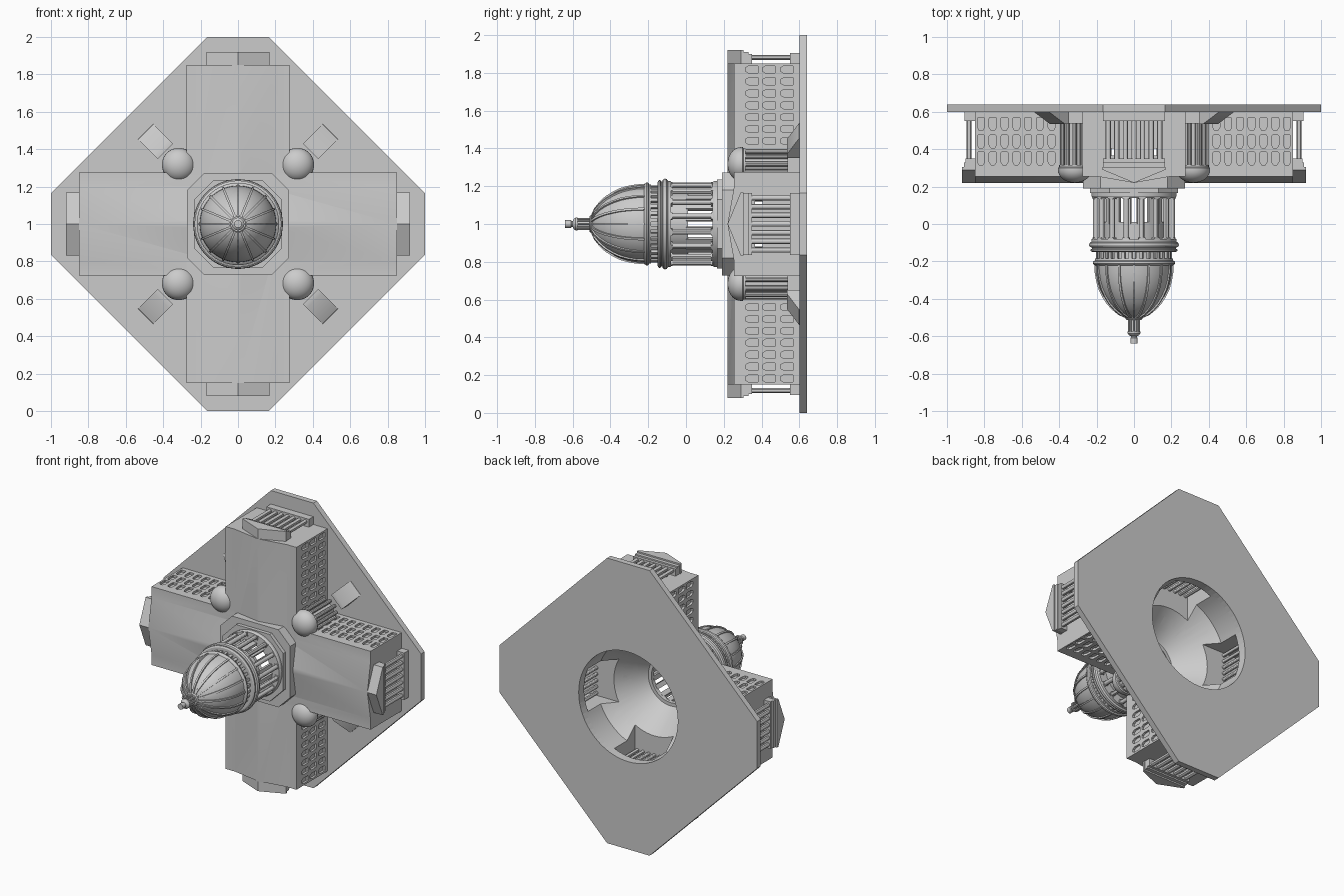
import bpy, bmesh, math
from mathutils import Matrix, Vector

if "Cube" in bpy.data.objects:
    bpy.data.objects.remove(bpy.data.objects["Cube"])

# Local frame: Z is height above the back plate; WORLD tips it toward -y
WORLD = Matrix.Translation((0, 0.64, 1)) @ Matrix.Rotation(math.pi / 2, 4, 'X')
I = Matrix()


def rz(deg):
    return Matrix.Rotation(math.radians(deg), 4, 'Z')


def slab(bm, pts, vec, m=I):
    """Polygon pushed along a vector into a closed prism."""
    a = [bm.verts.new(m @ Vector(p)) for p in pts]
    b = [bm.verts.new(m @ (Vector(p) + Vector(vec))) for p in pts]
    bm.faces.new(a)
    bm.faces.new(b[::-1])
    for i in range(len(a)):
        j = (i + 1) % len(a)
        bm.faces.new((a[i], a[j], b[j], b[i]))


def box(bm, x0, x1, y0, y1, z0, z1, m=I):
    slab(bm, [(x0, y0, z0), (x1, y0, z0), (x1, y1, z0), (x0, y1, z0)], (0, 0, z1 - z0), m)


def col(bm, x, y, z0, z1, r, n=12, m=I):
    bmesh.ops.create_cone(bm, cap_ends=True, segments=n, radius1=r, radius2=r, depth=z1 - z0,
                          matrix=m @ Matrix.Translation((x, y, (z0 + z1) / 2)))


def lathe(bm, prof, n=64, m=I, loop=False):
    rings = [[bm.verts.new(m @ Vector((r * math.cos(2 * math.pi * k / n), r * math.sin(2 * math.pi * k / n), h)))
              for k in range(n)] for r, h in prof]
    pairs = list(zip(rings, rings[1:])) + ([(rings[-1], rings[0])] if loop else [])
    for a, b in pairs:
        for k in range(n):
            j = (k + 1) % n
            bm.faces.new((a[k], a[j], b[j], b[k]))
    bmesh.ops.remove_doubles(bm, verts=[v for ring in rings for v in ring], dist=1e-6)


def octagon(half, side, z):
    a, b = half, side
    return [(a, -b, z), (a, b, z), (b, a, z), (-b, a, z), (-a, b, z), (-a, -b, z), (-b, -a, z), (b, -a, z)]


def add(name, bm, smooth=True):
    bmesh.ops.recalc_face_normals(bm, faces=bm.faces)
    me = bpy.data.meshes.new(name)
    bm.to_mesh(me)
    bm.free()
    ob = bpy.data.objects.new(name, me)
    bpy.context.collection.objects.link(ob)
    ob.matrix_world = WORLD
    if smooth:
        shade(ob)
    return ob


def activate(ob):
    bpy.ops.object.select_all(action='DESELECT')
    ob.select_set(True)
    bpy.context.view_layer.objects.active = ob


def shade(ob):
    activate(ob)
    bpy.ops.object.shade_smooth_by_angle(angle=math.radians(30))


def cut(ob, bm):
    cutter = add("cutter", bm, False)
    activate(ob)
    mod = ob.modifiers.new("cut", 'BOOLEAN')
    mod.operation, mod.solver, mod.object = 'DIFFERENCE', 'EXACT', cutter
    bpy.ops.object.modifier_apply(modifier="cut")
    bpy.data.objects.remove(cutter)


def rotunda_hole():
    bm = bmesh.new()
    lathe(bm, [(0, -.1), (.385, -.1), (.385, .2), (.15, .5), (.15, .7), (0, .7)])
    return bm


def copies(ob, name):
    shade(ob)
    for k in range(1, 4):
        c = bpy.data.objects.new(f"{name}_{k + 1}", ob.data)
        bpy.context.collection.objects.link(c)
        c.matrix_world = WORLD @ rz(90 * k)


# Back plate with round opening
bm = bmesh.new()
slab(bm, octagon(1, .165, 0), (0, 0, .04))
cut(add("base_plate", bm, False), rotunda_hole())

# Wing body with low gable, windows, hollow hall
bm = bmesh.new()
slab(bm, [(-.275, 0, .035), (.275, 0, .035), (.275, 0, .385), (.2, 0, .385),
          (0, 0, .42), (-.2, 0, .385), (-.275, 0, .385)], (0, .85, 0))
wing = add("wing", bm, False)
bm = bmesh.new()
for s in (-1, 1):
    for i in range(8):
        for h in (.105, .2, .29):
            y = .818 - .063 * i
            slab(bm, [(s * .26, y + dy, h + dh) for dy, dh in
                      ((-.015, -.035), (.015, -.035), (.019, -.03), (.019, .018),
                       (.009, .035), (-.009, .035), (-.019, .018), (-.019, -.03))], (s * .04, 0, 0))
cut(wing, bm)
bm = bmesh.new()
box(bm, -.15, .15, -.1, .78, .06, .29)
cut(wing, bm)
bm = bmesh.new()
for x in (-.11, .11):
    box(bm, x - .012, x + .012, .7, .9, .235, .275)
cut(wing, bm)
cut(wing, rotunda_hole())
copies(wing, "wing")

# Portico: plinth, columns, entablature, pediment
bm = bmesh.new()
box(bm, -.165, .165, .84, .905, .035, .09)
box(bm, -.165, .165, .84, .9, .29, .315)
box(bm, -.165, .165, .84, .91, .31, .335)
slab(bm, [(-.168, .84, .335), (.168, .84, .335), (.168, .84, .35), (0, .84, .42), (-.168, .84, .35)], (0, .08, 0))
for i in range(-3, 4):
    col(bm, i * .046, .882, .09, .29, .014)
    col(bm, i * .044, .45, .06, .29, .012)
copies(add("portico", bm), "portico")

# Corner turret with platform and ramp
bm = bmesh.new()
T = rz(45)
C = Matrix.Translation((.317, .317, 0))
slab(bm, octagon(.13, .054, .035), (0, 0, .07), C)
slab(bm, [(-.057, .55, .035), (-.057, .7, .035), (-.057, .697, .042), (-.057, .58, .105), (-.057, .55, .105)],
     (.114, 0, 0), rz(-45))
lathe(bm, [(0, .1), (.05, .1), (.05, .345), (0, .345)], 24, C)
for k in range(10):
    col(bm, .07, 0, .1, .34, .013, 10, C @ rz(36 * k))
dome = [(.09 * math.cos(t * math.pi / 16), .35 + .07 * math.sin(t * math.pi / 16)) for t in range(8)]
lathe(bm, [(0, .325), (.083, .325), (.083, .335), (.09, .34)] + dome + [(0, .42)], 32, C)
turret = add("corner_turret", bm)
cut(turret, rotunda_hole())
copies(turret, "corner_turret")

# Crossing block and octagonal drum base
bm = bmesh.new()
slab(bm, octagon(.272, .18, .37), (0, 0, .08))
block = add("crossing_block", bm, False)
cut(block, rotunda_hole())
shade(block)
bm = bmesh.new()
slab(bm, octagon(.235, .13, .445), (0, 0, .03))
base = add("drum_base", bm, False)
cut(base, rotunda_hole())
shade(base)

# Drum: foot ring, piers with open windows, colonnade
bm = bmesh.new()
lathe(bm, [(.15, .47), (.228, .47), (.228, .49), (.222, .5), (.15, .5)], loop=True)
lathe(bm, [(.15, .63), (.168, .63), (.168, .74), (.15, .74)], loop=True)
for k in range(16):
    m = rz(22.5 * (k + .5))
    box(bm, .148, .17, -.016, .016, .49, .64, m)
    col(bm, .208, 0, .495, .725, .015, 12, m)
    box(bm, .192, .224, -.017, .017, .495, .507, m)
    box(bm, .192, .224, -.017, .017, .712, .725, m)
add("drum", bm)

# Cornice, gallery and hollow dome shell
bm = bmesh.new()
lathe(bm, [(.15, .72), (.226, .72), (.228, .735), (.238, .742), (.24, .752), (.236, .762),
           (.225, .766), (.225, .772), (.232, .776), (.232, .784), (.222, .79), (.172, .79), (.172, .825),
           (.208, .825), (.21, .835), (.218, .84), (.22, .85), (.214, .858), (.205, .862),
           (.203, .9), (.195, .945), (.183, .985), (.165, 1.022), (.141, 1.06), (.112, 1.092), (.08, 1.118),
           (.045, 1.135), (0, 1.135), (0, 1.1), (.07, 1.08), (.13, 1.01), (.15, .93)], loop=True)
for k in range(32):
    box(bm, .186, .204, -.009, .009, .785, .83, rz(11.25 * (k + .5)))
add("dome", bm)

# Dome ribs
bm = bmesh.new()
outer = [(.212, .86), (.21, .902), (.202, .948), (.19, .99), (.171, 1.029), (.146, 1.068),
         (.116, 1.1), (.082, 1.127), (.045, 1.143)]
inner = [(r - .014, h - .012) for r, h in reversed(outer)]
for k in range(16):
    slab(bm, [(r, -.006, h) for r, h in outer + inner], (0, .012, 0), rz(22.5 * k))
add("dome_ribs", bm, False)

# Lantern and finial
bm = bmesh.new()
lathe(bm, [(0, 1.12), (.046, 1.12), (.046, 1.145), (.04, 1.152), (.022, 1.152), (.022, 1.215), (.034, 1.215),
           (.034, 1.225), (.026, 1.235), (.016, 1.24), (.016, 1.245), (.02, 1.25), (.02, 1.28), (0, 1.28)], 24)
for k in range(8):
    col(bm, .027, 0, 1.15, 1.217, .006, 8, rz(45 * k))
add("lantern", bm)
